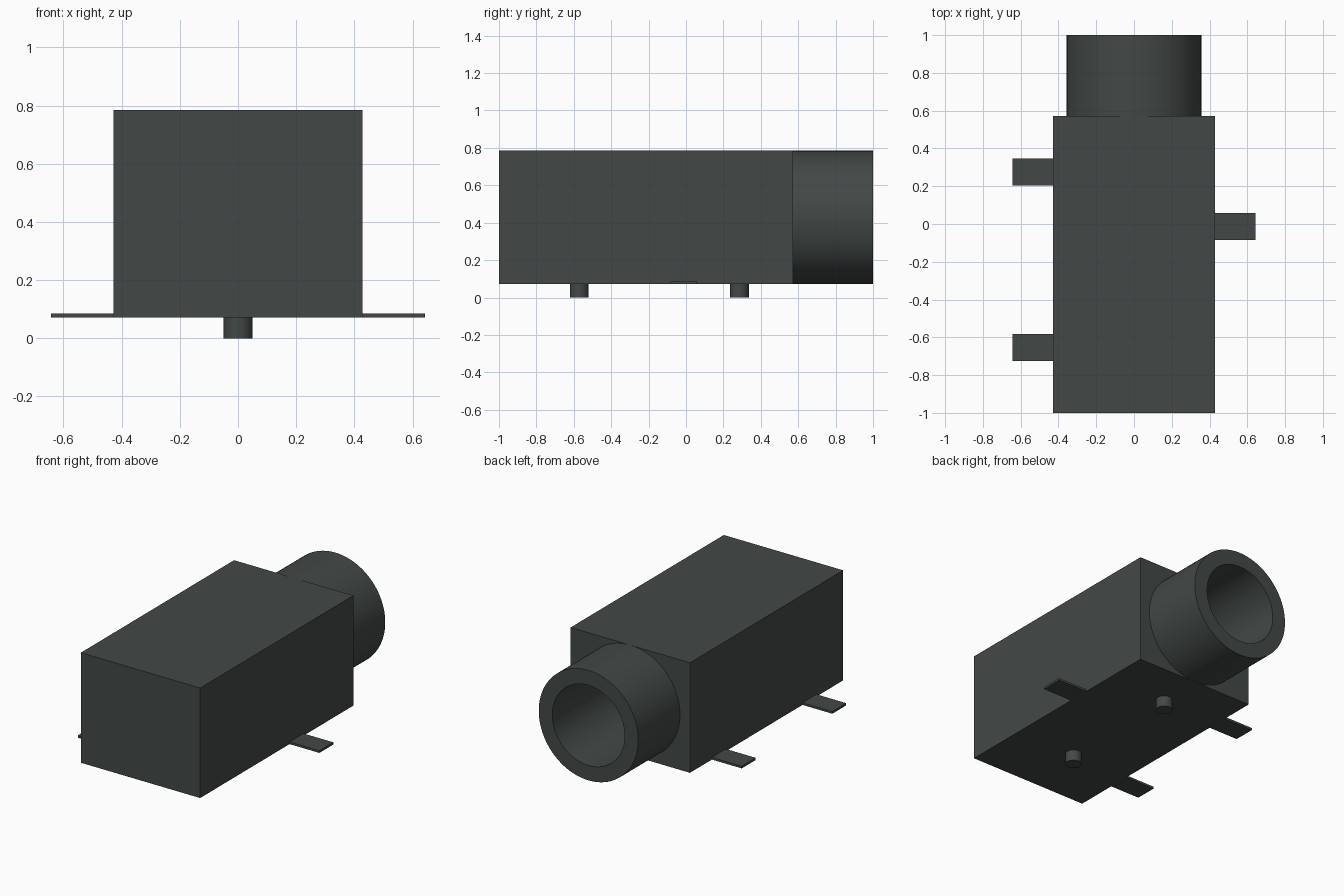
import bpy
from math import pi, radians
from mathutils import Matrix
import bmesh

if "Cube" in bpy.data.objects:
    bpy.data.objects.remove(bpy.data.objects["Cube"])

MM = 1 / 7                      # the part is 14 units long
BASE = 0.5 * MM                 # underside of the housing
AXIS = BASE + 2.5 * MM          # height of the socket axis
BACK = 4 * MM                   # rear face of the housing
BORE = 1.82 * MM

plastic = bpy.data.materials.new("dark grey plastic")
plastic.use_nodes = True
colour = (0.055, 0.066, 0.063, 1)
plastic.diffuse_color = colour
plastic.node_tree.nodes["Principled BSDF"].inputs["Base Color"].default_value = colour


def finish(name, bm):
    bmesh.ops.recalc_face_normals(bm, faces=bm.faces)
    mesh = bpy.data.meshes.new(name)
    bm.to_mesh(mesh)
    bm.free()
    mesh.materials.append(plastic)
    obj = bpy.data.objects.new(name, mesh)
    bpy.context.collection.objects.link(obj)
    return obj


def box(name, x, y, z):
    bm = bmesh.new()
    bmesh.ops.create_cube(bm, size=1)
    for v in bm.verts:
        for i, (lo, hi) in enumerate((x, y, z)):
            v.co[i] = lo if v.co[i] < 0 else hi
    return finish(name, bm)


def cylinder(name, radius, depth, centre, along_y=False, sides=64):
    bm = bmesh.new()
    turn = Matrix.Rotation(pi / 2 if along_y else 0, 4, "X")
    bmesh.ops.create_cone(bm, cap_ends=True, segments=sides, radius1=radius,
                          radius2=radius, depth=depth,
                          matrix=Matrix.Translation(centre) @ turn)
    return finish(name, bm)


def smooth(obj):
    bpy.ops.object.select_all(action="DESELECT")
    obj.select_set(True)
    bpy.context.view_layer.objects.active = obj
    bpy.ops.object.shade_smooth_by_angle(angle=radians(30))


# Housing and round collar, both bored by one long cutter
housing = box("housing", (-3 * MM, 3 * MM), (-1, BACK), (BASE, BASE + 5 * MM))
collar = cylinder("socket_collar", 2.5 * MM, 1 - BACK, (0, (1 + BACK) / 2, AXIS), True, 96)
floor, end = -0.8, 1.1
cutter = cylinder("bore_cutter", BORE, end - floor, (0, (end + floor) / 2, AXIS), True, 96)
for part in (housing, collar):
    cut = part.modifiers.new("bore", "BOOLEAN")
    cut.operation = "DIFFERENCE"
    cut.solver = "EXACT"
    cut.object = cutter
    bpy.context.view_layer.objects.active = part
    bpy.ops.object.modifier_apply(modifier="bore")
    smooth(part)
bpy.data.objects.remove(cutter)

# Locating posts under the housing
for name, y in (("front_post", -4 * MM), ("back_post", 2 * MM)):
    smooth(cylinder(name, 0.35 * MM, BASE, (0, y, BASE / 2), sides=32))

# Flat solder tabs along the lower sides
for name, side, y in (("right_front_tab", -1, -0.654), ("right_back_tab", -1, 0.275),
                      ("left_tab", 1, -0.012)):
    x = sorted((side * 3 * MM, side * 4.5 * MM))
    box(name, x, (y - MM / 2, y + MM / 2), (BASE, BASE + 0.1 * MM))
